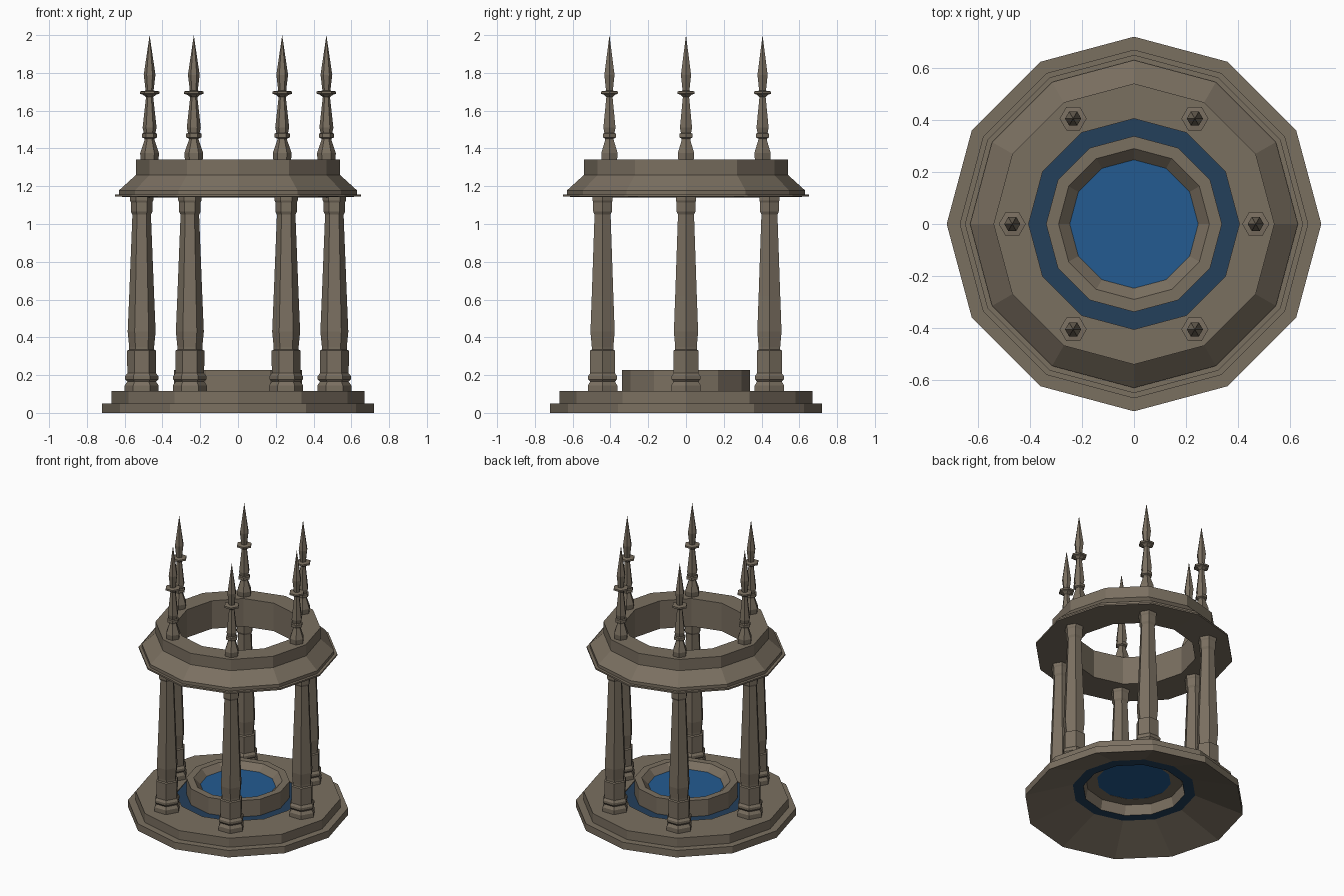
import bpy, bmesh, math

if "Cube" in bpy.data.objects:
    bpy.data.objects.remove(bpy.data.objects["Cube"])


def material(name, rgb):
    m = bpy.data.materials.new(name)
    m.diffuse_color = (*rgb, 1.0)
    m.use_nodes = True
    m.node_tree.nodes["Principled BSDF"].inputs["Base Color"].default_value = m.diffuse_color
    return m


STONE = material("warm grey stone", (0.195, 0.160, 0.118))
WATER = material("bright water", (0.017, 0.105, 0.285))
DEEP = material("deep water", (0.017, 0.050, 0.105))


def lathe(name, profile, sides, mat, centre=(0, 0), closed=False):
    """Spin (radius, height) points round a vertical axis, flat shaded."""
    bm = bmesh.new()
    rings = []
    for r, z in profile:
        if r == 0:
            rings.append([bm.verts.new((0, 0, z))] * sides)
        else:
            rings.append([bm.verts.new((r * math.cos(2 * math.pi * i / sides),
                                        r * math.sin(2 * math.pi * i / sides), z))
                          for i in range(sides)])
    pairs = list(zip(rings, rings[1:]))
    if closed:
        pairs.append((rings[-1], rings[0]))
    for a, b in pairs:
        for i in range(sides):
            j = (i + 1) % sides
            corners = list(dict.fromkeys([a[i], a[j], b[j], b[i]]))
            bm.faces.new(corners)
    if len(profile) > 2:
        bmesh.ops.recalc_face_normals(bm, faces=bm.faces)
    mesh = bpy.data.meshes.new(name)
    bm.to_mesh(mesh)
    bm.free()
    mesh.materials.append(mat)
    ob = bpy.data.objects.new(name, mesh)
    ob.location = (*centre, 0)
    bpy.context.collection.objects.link(ob)
    return ob


def disc(name, r_in, r_out, z, sides, mat):
    """Flat upward-facing disc or ring."""
    return lathe(name, [(r_out, z), (r_in, z)], sides, mat)


# stepped base with a central opening
lathe("stepped_base", [(0.405, 0.11), (0.72, 0), (0.72, 0.05), (0.67, 0.05),
                       (0.67, 0.115), (0.405, 0.115)], 12, STONE, closed=True)

# moat, basin and pool
disc("moat_water", 0.335, 0.405, 0.11, 12, DEEP)
lathe("basin", [(0.338, 0.11), (0.338, 0.227), (0.29, 0.227), (0.243, 0.18),
                (0.32, 0.18), (0.335, 0.11)], 12, STONE)
disc("pool_water", 0, 0.247, 0.184, 12, WATER)

# ring beam carried by the columns
lathe("ring_beam", [(0.405, 1.14), (0.65, 1.145), (0.65, 1.156), (0.63, 1.156),
                    (0.63, 1.178), (0.54, 1.26), (0.54, 1.341), (0.405, 1.341)],
      12, STONE, closed=True)

COLUMN = [(0, 0.112), (0.09, 0.112), (0.09, 0.145), (0.076, 0.165), (0.088, 0.178),
          (0.088, 0.195), (0.076, 0.21), (0.077, 0.33), (0.066, 0.335),
          (0.066, 0.35), (0.074, 0.43), (0.066, 0.62), (0.049, 1.05),
          (0.057, 1.065), (0.057, 1.115), (0.062, 1.125), (0.062, 1.142), (0, 1.142)]
FINIAL = [(0, 1.34), (0.047, 1.34), (0.05, 1.375), (0.026, 1.445), (0.026, 1.452),
          (0.04, 1.458), (0.04, 1.478), (0.031, 1.482), (0.037, 1.51),
          (0.019, 1.672), (0.034, 1.684), (0.052, 1.690), (0.052, 1.702),
          (0.021, 1.706), (0.031, 1.79), (0, 2.0)]

# six columns with a spired finial above each
for k in range(6):
    a = k * math.pi / 3
    c, s = math.cos(a), math.sin(a)
    lathe(f"column_{k + 1}", COLUMN, 6, STONE, (0.51 * c, 0.51 * s))
    lathe(f"finial_{k + 1}", FINIAL, 6, STONE, (0.468 * c, 0.468 * s))
